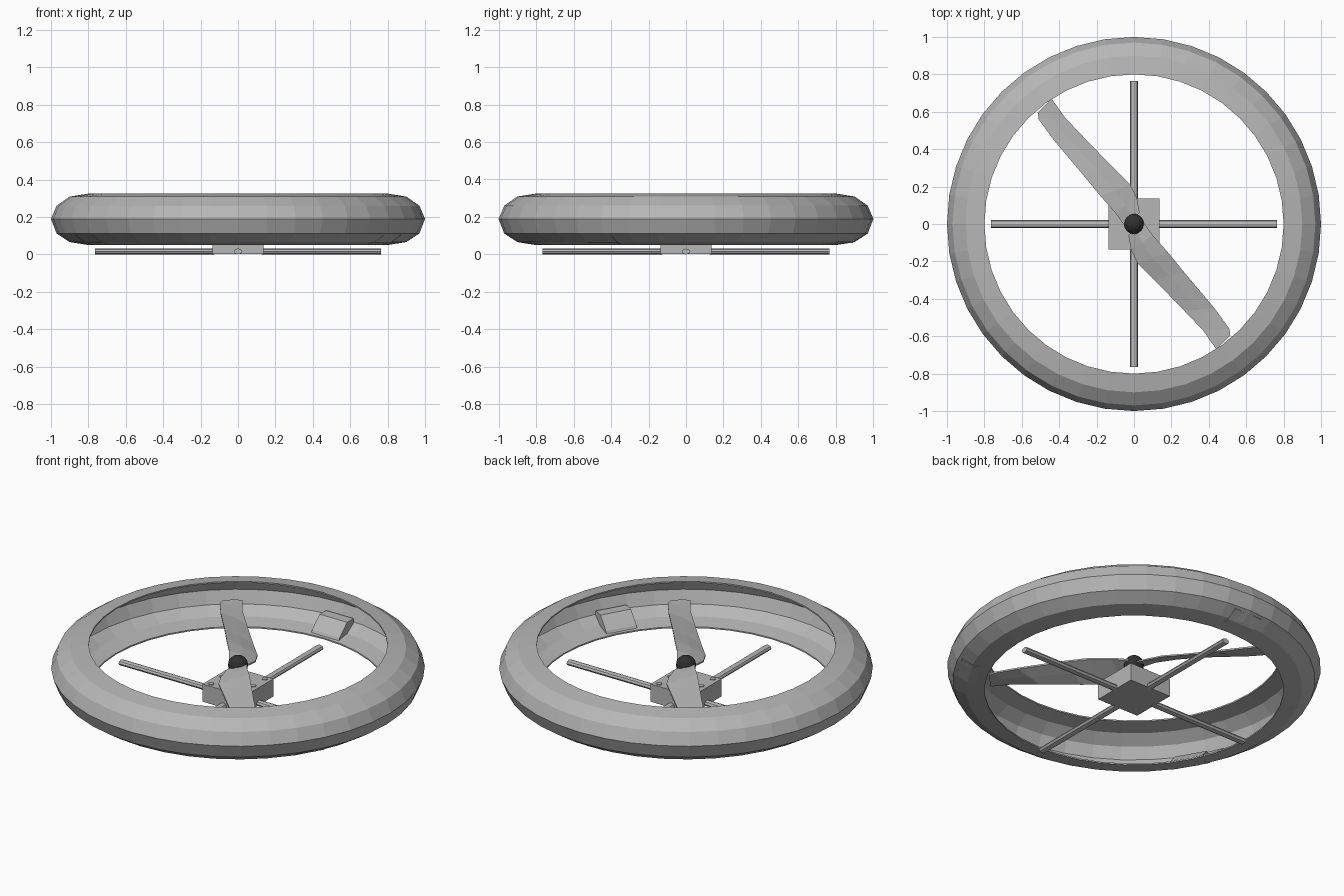
import bpy, bmesh, math
from mathutils import Matrix, Vector

if "Cube" in bpy.data.objects:
    bpy.data.objects.remove(bpy.data.objects["Cube"])


def material(name, rgb):
    m = bpy.data.materials.new(name)
    m.diffuse_color = (*rgb, 1)
    m.use_nodes = True
    m.node_tree.nodes["Principled BSDF"].inputs["Base Color"].default_value = m.diffuse_color
    return m


GREY = material("light_grey", (0.47, 0.47, 0.47))
DARK = material("dark_charcoal", (0.03, 0.03, 0.03))


def finish(bm, name, mat):
    bmesh.ops.recalc_face_normals(bm, faces=bm.faces)
    me = bpy.data.meshes.new(name)
    bm.to_mesh(me)
    bm.free()
    me.materials.append(mat)
    ob = bpy.data.objects.new(name, me)
    bpy.context.collection.objects.link(ob)
    return ob


def bridge(bm, loops, close):
    # Skin consecutive vertex loops; close joins last to first, else caps ends
    n = len(loops[0])
    pairs = list(zip(loops, loops[1:])) + ([(loops[-1], loops[0])] if close else [])
    for a, b in pairs:
        for i in range(n):
            j = (i + 1) % n
            bm.faces.new((a[i], a[j], b[j], b[i]))
    if not close:
        bm.faces.new(loops[0])
        bm.faces.new(loops[-1])


def cylinder(name, r, depth, matrix, mat, segs=12):
    bm = bmesh.new()
    bmesh.ops.create_cone(bm, cap_ends=True, segments=segs, radius1=r, radius2=r,
                          depth=depth, matrix=matrix)
    return finish(bm, name, mat)


# Duct ring: thin curved shell, open towards the middle
outer = [(.80, .325), (.90, .309), (.97, .260), (1.0, .19),
         (.97, .112), (.90, .066), (.80, .05)]
inner = [(.80, .317), (.897, .301), (.962, .255), (.99, .19),
         (.962, .117), (.897, .074), (.80, .058)]
section = outer + inner[::-1]
bm = bmesh.new()
SEG = 40
loops = []
for k in range(SEG):
    a = 2 * math.pi * k / SEG
    loops.append([bm.verts.new((r * math.cos(a), r * math.sin(a), z)) for r, z in section])
bridge(bm, loops, True)
finish(bm, "duct_ring", GREY)

# Wedge blocks inside the ring, three at 120 degrees
wedge = [(.81, .055), (.82, .075), (.89, .14), (.95, .14), (.95, .10), (.89, .062)]
for k, deg in enumerate((90, 210, 330)):
    bm = bmesh.new()
    loops = [[bm.verts.new((r, t, z)) for r, z in wedge] for t in (-.09, .09)]
    bridge(bm, loops, False)
    bm.transform(Matrix.Rotation(math.radians(deg), 4, 'Z'))
    finish(bm, f"ring_block_{k + 1}", GREY)

# Motor base box
bm = bmesh.new()
bmesh.ops.create_cube(bm, size=1, matrix=Matrix.Translation((0, 0, .055)) @
                      Matrix.Diagonal((.272, .272, .104, 1)))
finish(bm, "motor_base", GREY)

# Bolts on the base
for x in (-.1, .1):
    for y in (-.108, 0, .108):
        cylinder("base_bolt", .016, .01, Matrix.Translation((x, y, .106)), GREY)

# Four flattened support struts
for k in range(4):
    m = (Matrix.Rotation(k * math.pi / 2, 4, 'Z') @ Matrix.Translation((.445, 0, .016)) @
         Matrix.Diagonal((1, 1, .7, 1)) @ Matrix.Rotation(math.pi / 2, 4, 'Y'))
    cylinder(f"support_strut_{k + 1}", .022, .64, m, GREY, 8)

# Propeller blades: high edge and low edge stations from root to tip
stations = [((-.05, -.01, .215), (.03, .06, .19)),
            ((-.10, .06, .235), (.016, .14, .175)),
            ((-.18, .15, .245), (-.02, .21, .175)),
            ((-.27, .26, .242), (-.11, .30, .18)),
            ((-.43, .45, .225), (-.27, .465, .195)),
            ((-.51, .56, .217), (-.37, .57, .205)),
            ((-.515, .595, .215), (-.44, .67, .21))]
for k in range(2):
    bm = bmesh.new()
    loops = []
    for hi, lo in stations:
        hi, lo = Vector(hi), Vector(lo)
        mid = hi.lerp(lo, .5)
        up = Vector((0, 0, .009))
        edge = up * .5
        pts = [hi - edge, hi + edge, mid + up, lo + edge, lo - edge, mid - edge]
        loops.append([bm.verts.new(p) for p in pts])
    bridge(bm, loops, False)
    bm.transform(Matrix.Rotation(k * math.pi, 4, 'Z'))
    finish(bm, f"propeller_blade_{k + 1}", GREY)

# Shaft and dark hub cap
cylinder("motor_shaft", .03, .10, Matrix.Translation((0, 0, .15)), DARK, 16)
bm = bmesh.new()
bmesh.ops.create_uvsphere(bm, u_segments=16, v_segments=10, radius=.054,
                          matrix=Matrix.Translation((0, 0, .205)))
finish(bm, "hub_cap", DARK)
